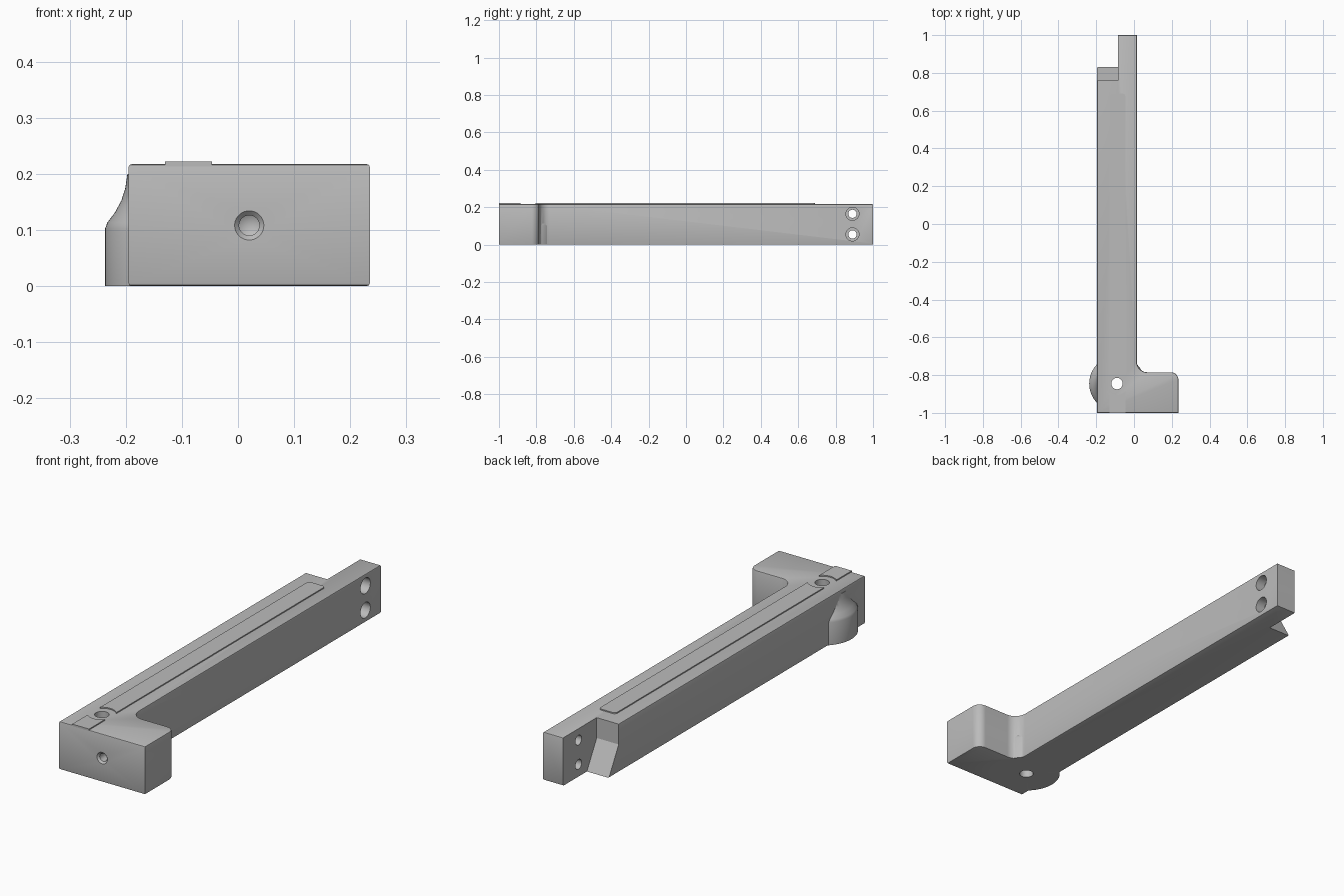
import bpy, bmesh
from math import pi, cos, sin
from mathutils import Matrix, Vector

if "Cube" in bpy.data.objects:
    bpy.data.objects.remove(bpy.data.objects["Cube"], do_unlink=True)

grey = bpy.data.materials.new("plain grey")
grey.use_nodes = True
GREY = (0.5, 0.5, 0.5, 1)
grey.diffuse_color = GREY
grey.node_tree.nodes["Principled BSDF"].inputs["Base Color"].default_value = GREY

HEIGHT = 0.217
PIVOT = Vector((-0.09, -0.845, 0))


def finish(bm, name):
    bmesh.ops.recalc_face_normals(bm, faces=bm.faces)
    mesh = bpy.data.meshes.new(name)
    bm.to_mesh(mesh)
    bm.free()
    mesh.materials.append(grey)
    obj = bpy.data.objects.new(name, mesh)
    bpy.context.collection.objects.link(obj)
    return obj


def prism(name, points, offset, rim=0):
    """Extrude a flat outline along offset, optionally easing the rims."""
    bm = bmesh.new()
    face = bm.faces.new([bm.verts.new(p) for p in points])
    new = bmesh.ops.extrude_face_region(bm, geom=[face], use_keep_orig=True)["geom"]
    bmesh.ops.translate(bm, vec=offset, verts=[v for v in new if isinstance(v, bmesh.types.BMVert)])
    bmesh.ops.recalc_face_normals(bm, faces=bm.faces)
    if rim:
        edges = [e for e in bm.edges if abs(e.verts[0].co.z - e.verts[1].co.z) < 1e-5]
        bmesh.ops.bevel(bm, geom=edges, offset=rim, segments=2, affect='EDGES', profile=0.5)
    return finish(bm, name)


def lathe(name, profile, origin, axis='Z', steps=64):
    """Spin a (radius, height) profile that starts and ends on its axis."""
    bm = bmesh.new()
    verts = [bm.verts.new((r, 0, h)) for r, h in profile]
    edges = [bm.edges.new(pair) for pair in zip(verts, verts[1:])]
    bmesh.ops.spin(bm, geom=verts + edges, cent=(0, 0, 0), axis=(0, 0, 1),
                   angle=2 * pi, steps=steps, use_duplicate=False)
    bmesh.ops.remove_doubles(bm, verts=bm.verts, dist=1e-5)
    turn = {'Z': Matrix(), 'X': Matrix.Rotation(pi / 2, 4, 'Y'),
            'Y': Matrix.Rotation(-pi / 2, 4, 'X')}[axis]
    bmesh.ops.transform(bm, matrix=Matrix.Translation(origin) @ turn, verts=bm.verts)
    return finish(bm, name)


def combine(target, tool, operation, keep=False):
    mod = target.modifiers.new("combine", 'BOOLEAN')
    mod.object, mod.operation, mod.solver = tool, operation, 'EXACT'
    bpy.context.view_layer.objects.active = target
    bpy.ops.object.modifier_apply(modifier=mod.name)
    if not keep:
        bpy.data.objects.remove(tool, do_unlink=True)


def arc(cx, cy, r, start, end, z, n=12):
    return [(cx + r * cos(a), cy + r * sin(a), z)
            for a in (start + (end - start) * i / n for i in range(n + 1))]


# L-shaped body with a rounded foot corner and a filleted inner corner
outline = [(-0.195, -1, 0), (0.235, -1, 0)]
outline += arc(0.195, -0.825, 0.04, 0, pi / 2, 0)
outline += arc(0.07, -0.73, 0.055, 1.5 * pi, pi, 0)
outline += [(0.015, 1, 0), (-0.195, 1, 0)]
body = prism("arm_body", outline, (0, 0, HEIGHT), 0.005)

# Thin tongue and sloping toe at the far end
notch = [(0.76, 0.4), (0.76, 0.125), (0.83, 0), (0.83, -0.1), (1.1, -0.1), (1.1, 0.4)]
combine(body, prism("notch", [(-0.4, y, z) for y, z in notch], (0.315, 0, 0)), 'DIFFERENCE')

# Rounded boss on the side, hollowing in towards the top
boss = [(0, 0), (0.147, 0), (0.147, 0.102), (0.143, 0.113), (0.13, 0.13), (0.118, 0.152),
        (0.111, 0.174), (0.107, 0.2), (0, 0.2)]
combine(body, lathe("boss", boss, PIVOT, steps=96), 'UNION')

# Upright hole through the foot
combine(body, lathe("pivot_hole", [(0, -0.1), (0.03, -0.1), (0.03, 0.4), (0, 0.4)], PIVOT), 'DIFFERENCE')

# Blind hole with a chamfered mouth in the front
front = [(0, -0.05), (0.026, -0.05), (0.026, 0), (0.018, 0.008), (0.018, 0.1), (0, 0.11)]
combine(body, lathe("front_hole", front, (0.02, -1, 0.108), 'Y'), 'DIFFERENCE')

# Two stepped screw holes through the tongue
screw = [(0, -0.2), (0.022, -0.2), (0.022, -0.045), (0.035, -0.045), (0.035, 0.1), (0, 0.1)]
for z in (0.055, 0.165):
    combine(body, lathe("screw_hole", screw, (0.015, 0.89, z), 'X'), 'DIFFERENCE')

# Raised strips on top, curved around the upright hole
LEFT, RIGHT, R = -0.13, -0.046, 0.014
base, rise = HEIGHT - 0.004, (0, 0, 0.009)
long_strip = [(LEFT, -0.845, base), (RIGHT, -0.845, base)]
long_strip += arc(RIGHT - R, 0.69 - R, R, 0, pi / 2, base, 6)
long_strip += arc(LEFT + R, 0.69 - R, R, pi / 2, pi, base, 6)
short_strip = [(LEFT, -1, base), (RIGHT, -1, base), (RIGHT, -0.845, base), (LEFT, -0.845, base)]
strips = [prism("long_top_strip", long_strip, rise), prism("short_top_strip", short_strip, rise)]
clearance = lathe("strip_clearance", [(0, 0.1), (0.06, 0.1), (0.06, 0.4), (0, 0.4)], PIVOT)
for strip in strips:
    combine(strip, clearance, 'DIFFERENCE', keep=True)
bpy.data.objects.remove(clearance, do_unlink=True)

# Smooth curved faces, keep crisp edges
bpy.ops.object.select_all(action='DESELECT')
for obj in [body] + strips:
    obj.select_set(True)
bpy.context.view_layer.objects.active = body
bpy.ops.object.shade_smooth_by_angle(angle=0.5)
